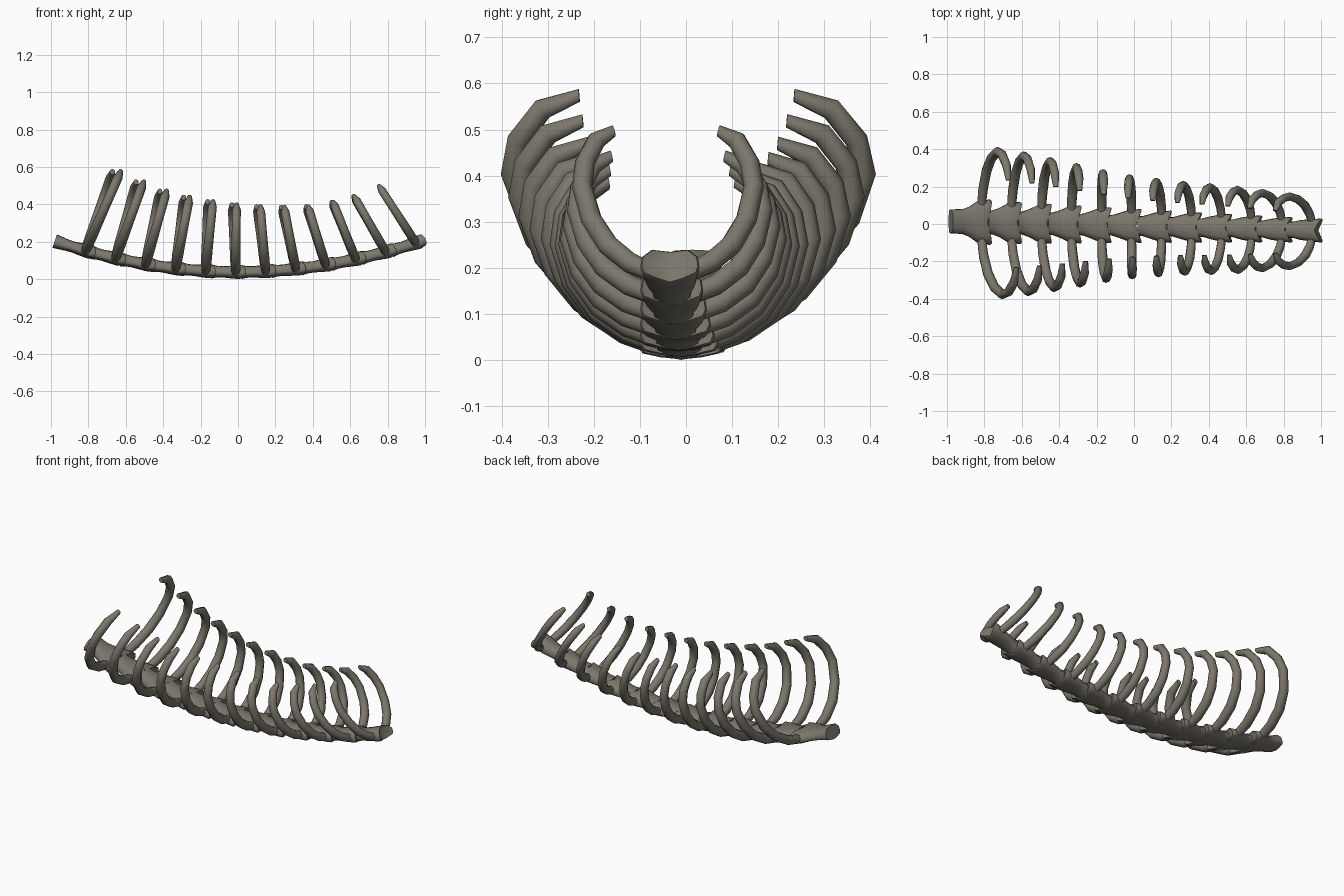
import bpy, bmesh, math
from mathutils import Vector

if "Cube" in bpy.data.objects:
    bpy.data.objects.remove(bpy.data.objects["Cube"])

COUNT = 12

bone = bpy.data.materials.new("dark_bone")
bone.diffuse_color = (0.20, 0.185, 0.15, 1)
bone.use_nodes = True
bone.node_tree.nodes["Principled BSDF"].inputs["Base Color"].default_value = bone.diffuse_color


def spine(x):
    """Centre line of the back bone: a shallow arc, drifting slightly sideways."""
    return Vector((x, -0.01 - 0.025 * x, 0.038 + 0.172 * x * x))


def spine_up(x):
    return Vector((-0.344 * x, 0, 1)).normalized()


def loft(name, rings, dent=0.0):
    """Skin a list of equal-length rings and cap both ends; dent hollows the last cap along x."""
    bm = bmesh.new()
    rows = [[bm.verts.new(p) for p in ring] for ring in rings]
    n = len(rows[0])
    for a, b in zip(rows, rows[1:]):
        for i in range(n):
            j = (i + 1) % n
            bm.faces.new((a[i], a[j], b[j], b[i]))
    for row, d in ((rows[0], 0), (rows[-1], dent)):
        mid = bm.verts.new(sum((v.co for v in row), Vector()) / n - Vector((d, 0, 0)))
        for i in range(n):
            bm.faces.new((row[i], row[(i + 1) % n], mid))
    bmesh.ops.recalc_face_normals(bm, faces=bm.faces)
    me = bpy.data.meshes.new(name)
    bm.to_mesh(me)
    bm.free()
    me.materials.append(bone)
    ob = bpy.data.objects.new(name, me)
    bpy.context.collection.objects.link(ob)
    return ob


def vertebra(k, x0, flare):
    """Waisted body that flares into two swept-back side wings."""
    body = 0.064 - 0.022 * k / (COUNT - 1)
    start = -0.19 if k == 0 else -0.155
    # offset along spine, half width, half height, backward sweep of the wings
    profile = [(start, body, 0.038, 0), (-0.125, body * 1.04, 0.031, 0),
               (-0.09, body * 1.25, 0.030, 0.0), (-0.055, flare * 0.9, 0.033, 0.01),
               (-0.018, flare * 0.97, 0.036, 0.02), (0.002, flare, 0.037, 0.03),
               (0.008, flare * 0.95, 0.034, 0.03)]
    # section: flat top, wings a little below the middle, keel underneath
    section = [(1, -0.25), (0.95, 0.4), (0.62, 0.95), (0, 1), (-0.62, 0.95), (-0.95, 0.4),
               (-1, -0.25), (-0.92, -0.65), (-0.5, -0.87), (0, -1), (0.5, -0.87), (0.92, -0.65)]
    rings = []
    for s, w, h, sweep in profile:
        ring = []
        for u, v in section:
            x = x0 + s + sweep * (abs(u) - 0.3)
            p = spine(x) + spine_up(x) * (v * h)
            p.y += u * w
            ring.append(p)
        rings.append(ring)
    return loft(f"vertebra_{k + 1}", rings, 0.025)


def rib(k, side, base, flare, reach, tip_x, tip_z):
    """Tapered curved rib in a leaning plane; side is +1 or -1."""
    r0 = 0.0265 - 0.0035 * k / (COUNT - 1)
    w = reach - r0 * 0.9
    lean = Vector((tip_x, base.y - 0.009, tip_z - 0.018)) - base
    lean.x -= side * 0.022 * (1 - k / (COUNT - 1))
    path = [(flare * 0.65 / w, -0.01), (0.47, 0.058), (0.72, 0.185), (0.905, 0.37),
            (1.0, 0.6), (0.96, 0.77), (0.82, 0.93), (0.61, 1.0)]
    radii = [0.92, 1.02, 1.05, 1.0, 0.95, 0.95, 0.93, 0.55]
    pts = [base + Vector((0, side * u * w, 0)) + lean * v for u, v in path]
    across = Vector((0, 1, 0)).cross(lean).normalized()
    rings = []
    for i, p in enumerate(pts):
        t = (pts[min(i + 1, len(pts) - 1)] - pts[max(i - 1, 0)]).normalized()
        out = t.cross(across).normalized()
        if out.y * side < 0:
            out = -out
        r = r0 * radii[i]
        # the tip is cut obliquely
        shear = t * 0.3 if i == len(pts) - 1 else Vector()
        rings.append([p + across * (r * math.cos(a)) + (out + shear) * (r * math.sin(a))
                      for a in (math.tau * j / 8 for j in range(8))])
    return loft(f"rib_{k + 1}_{'back' if side > 0 else 'front'}", rings)


# outer reach, tip x and tip z of every rib pair
reach = [.406, .386, .36, .332, .303, .28, .265, .253, .245, .235, .222, .207]
tip_x = [-.65, -.525, -.40, -.275, -.148, -.02, .11, .24, .37, .505, .62, .755]
tip_z = [.592, .537, .488, .455, .432, .415, .405, .402, .405, .43, .46, .515]

parts = []
for k in range(COUNT):
    x = -0.815 + 0.1605 * k
    flare = 0.122 - 0.058 * (k / (COUNT - 1)) ** 0.8
    parts.append(vertebra(k, x + 0.025, flare))
    for side in (1, -1):
        parts.append(rib(k, side, spine(x), flare, reach[k], tip_x[k], tip_z[k]))

# soft shading with crisp edges on the wings and cut ends
for ob in parts:
    ob.select_set(True)
bpy.context.view_layer.objects.active = parts[0]
bpy.ops.object.shade_smooth_by_angle(angle=math.radians(58))
